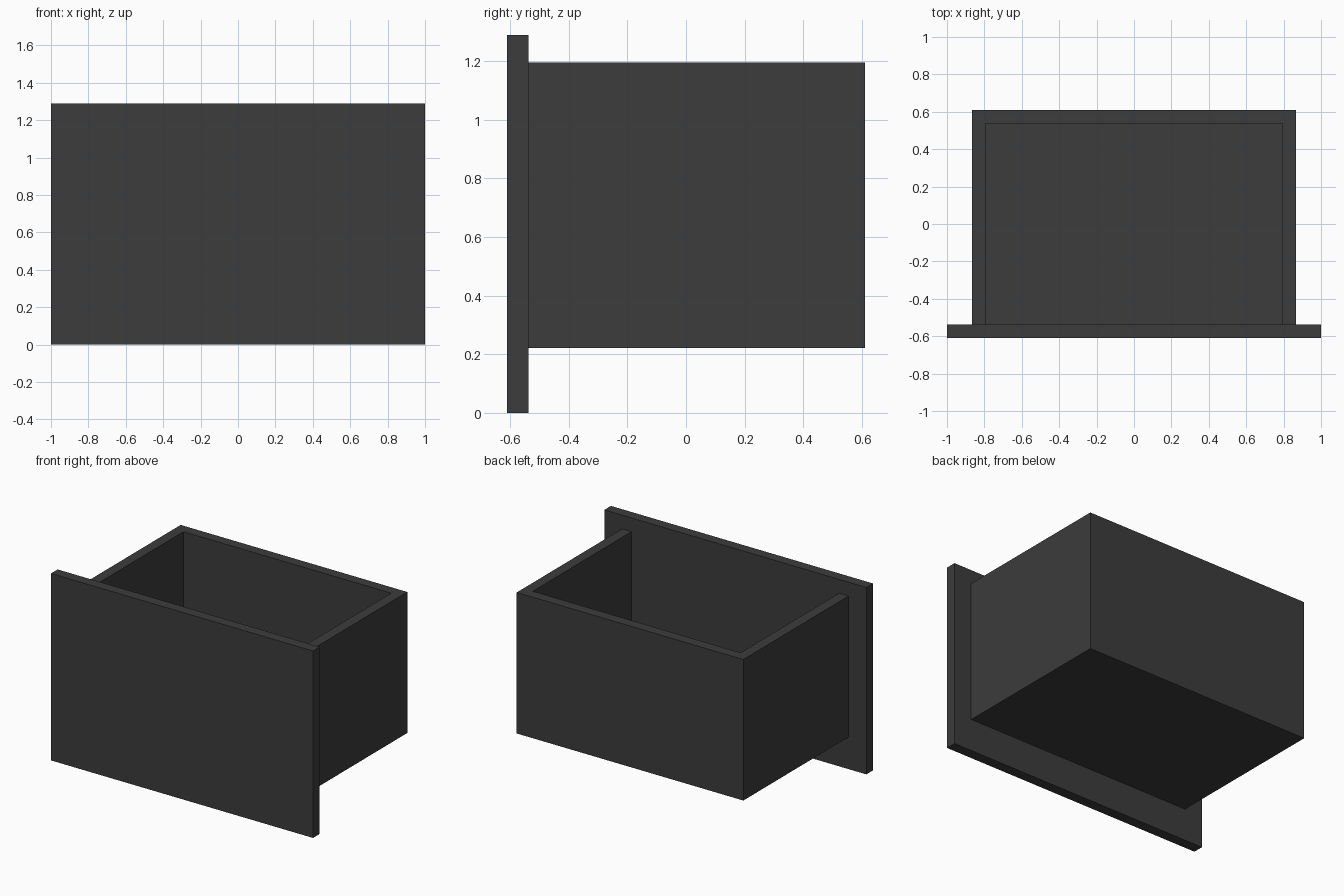
import bpy
import bmesh
from mathutils import Vector

default = bpy.data.objects.get("Cube")
if default:
    bpy.data.objects.remove(default, do_unlink=True)

# Single dark grey finish
grey = bpy.data.materials.new("dark_grey")
grey.use_nodes = True
colour = (0.045, 0.045, 0.045, 1)
grey.diffuse_color = colour
grey.node_tree.nodes["Principled BSDF"].inputs["Base Color"].default_value = colour


def box(name, low, high):
    """Axis-aligned board or block between two corners."""
    low, high = Vector(low), Vector(high)
    bm = bmesh.new()
    bmesh.ops.create_cube(bm, size=1)
    bmesh.ops.scale(bm, vec=high - low, verts=bm.verts)
    bmesh.ops.translate(bm, vec=(low + high) / 2, verts=bm.verts)
    mesh = bpy.data.meshes.new(name)
    bm.to_mesh(mesh)
    bm.free()
    mesh.materials.append(grey)
    obj = bpy.data.objects.new(name, mesh)
    bpy.context.collection.objects.link(obj)
    return obj


board = 0.072            # thickness of every board
front, back = -0.61, 0.61
half_width = 0.865
base, rim = 0.222, 1.195
joint = front + board    # where the tray meets the front panel

# Front panel, overhanging the tray on all sides
box("front_panel", (-1, front, 0), (1, joint, 1.29))

# Tray: solid block hollowed out, open at the top and against the panel
tray = box("drawer_tray", (-half_width, joint, base), (half_width, back, rim))
inner = half_width - board
cutter = box("tray_cutter", (-inner, joint - board, base + board),
             (inner, back - board, rim + board))
cutter.hide_render = True
cutter.display_type = 'WIRE'

hollow = tray.modifiers.new("hollow", 'BOOLEAN')
hollow.operation = 'DIFFERENCE'
hollow.solver = 'EXACT'
hollow.object = cutter
